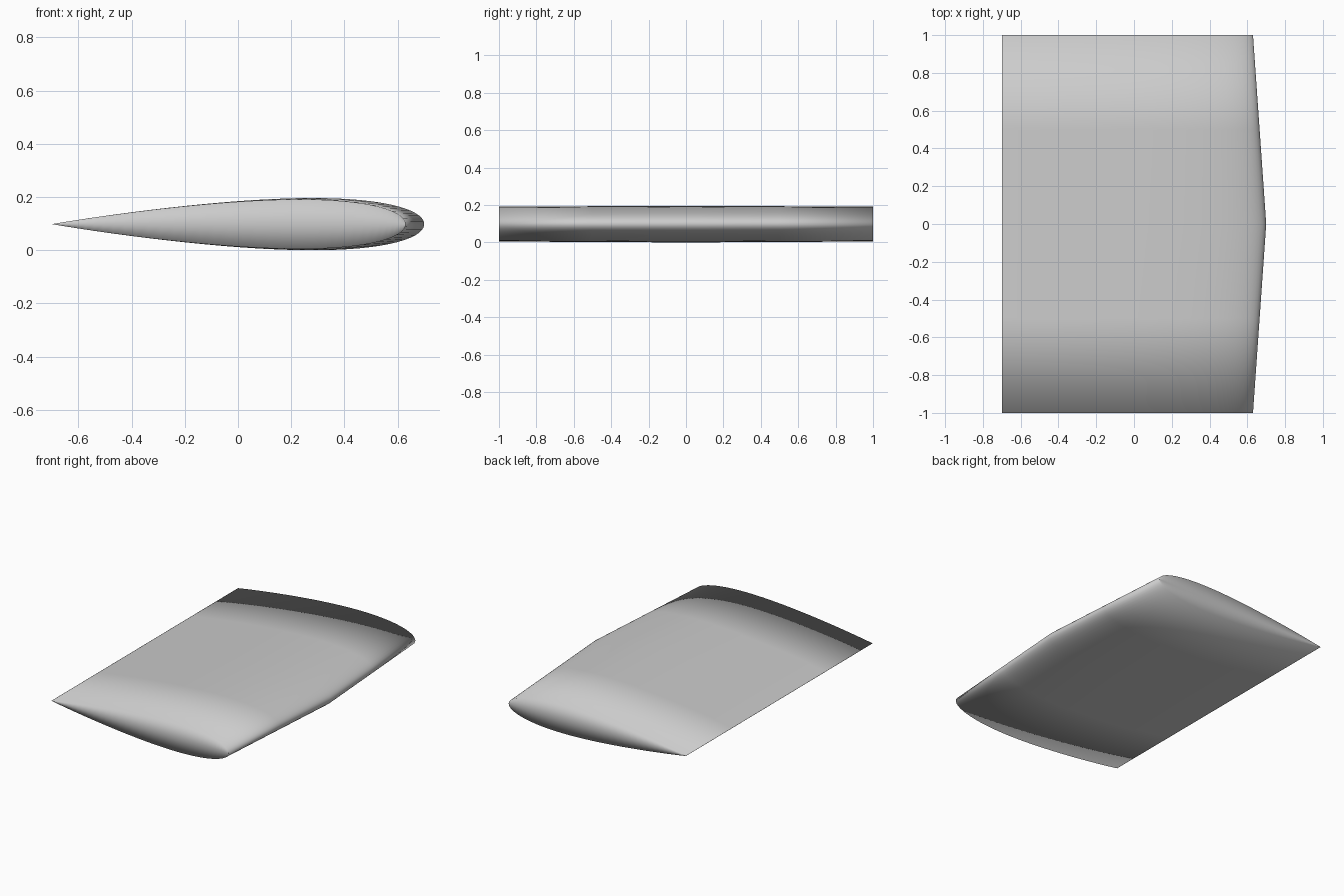
import bpy, bmesh, math

if "Cube" in bpy.data.objects:
    bpy.data.objects.remove(bpy.data.objects["Cube"])

THICK = 0.14      # thickness to chord ratio
TRAIL_X = -0.70   # straight trailing edge
MID_Z = 0.098
N = 40            # steps along the chord


def half_thickness(t):
    # symmetric aerofoil with a closed trailing edge
    return 5 * THICK * (0.2969 * math.sqrt(t) - 0.1260 * t - 0.3516 * t**2
                        + 0.2843 * t**3 - 0.1036 * t**4)


def section(bm, y, chord):
    # lists of upper, middle and lower points from nose to trailing edge
    lead = TRAIL_X + chord
    rows = {1: [], 0: [], -1: []}
    for i in range(N + 1):
        t = 0.5 * (1 - math.cos(math.pi * i / N))
        x = lead - t * chord
        h = half_thickness(t) * chord
        if i in (0, N):
            v = bm.verts.new((x, y, MID_Z))
            for s in rows:
                rows[s].append(v)
        else:
            for s in (1, -1):
                rows[s].append(bm.verts.new((x, y, MID_Z + s * h)))
            if abs(y) > 0.99:
                rows[0].append(bm.verts.new((x, y, MID_Z)))
    return rows


def strip(bm, a, b):
    for i in range(N):
        quad = list(dict.fromkeys((a[i], a[i + 1], b[i + 1], b[i])))
        bm.faces.new(quad)


bm = bmesh.new()
secs = []
for y in (-1, -0.5, 0, 0.5, 1):
    secs.append(section(bm, y, 1.40 - 0.07 * abs(y)))

# upper and lower skins
for a, b in zip(secs, secs[1:]):
    for s in (1, -1):
        strip(bm, a[s], b[s])

# flat wing tips
for sec in (secs[0], secs[-1]):
    strip(bm, sec[1], sec[0])
    strip(bm, sec[0], sec[-1])

bmesh.ops.recalc_face_normals(bm, faces=bm.faces)
for f in bm.faces:
    f.smooth = True
mesh = bpy.data.meshes.new("wing")
bm.to_mesh(mesh)
bm.free()
wing = bpy.data.objects.new("wing", mesh)
bpy.context.collection.objects.link(wing)
